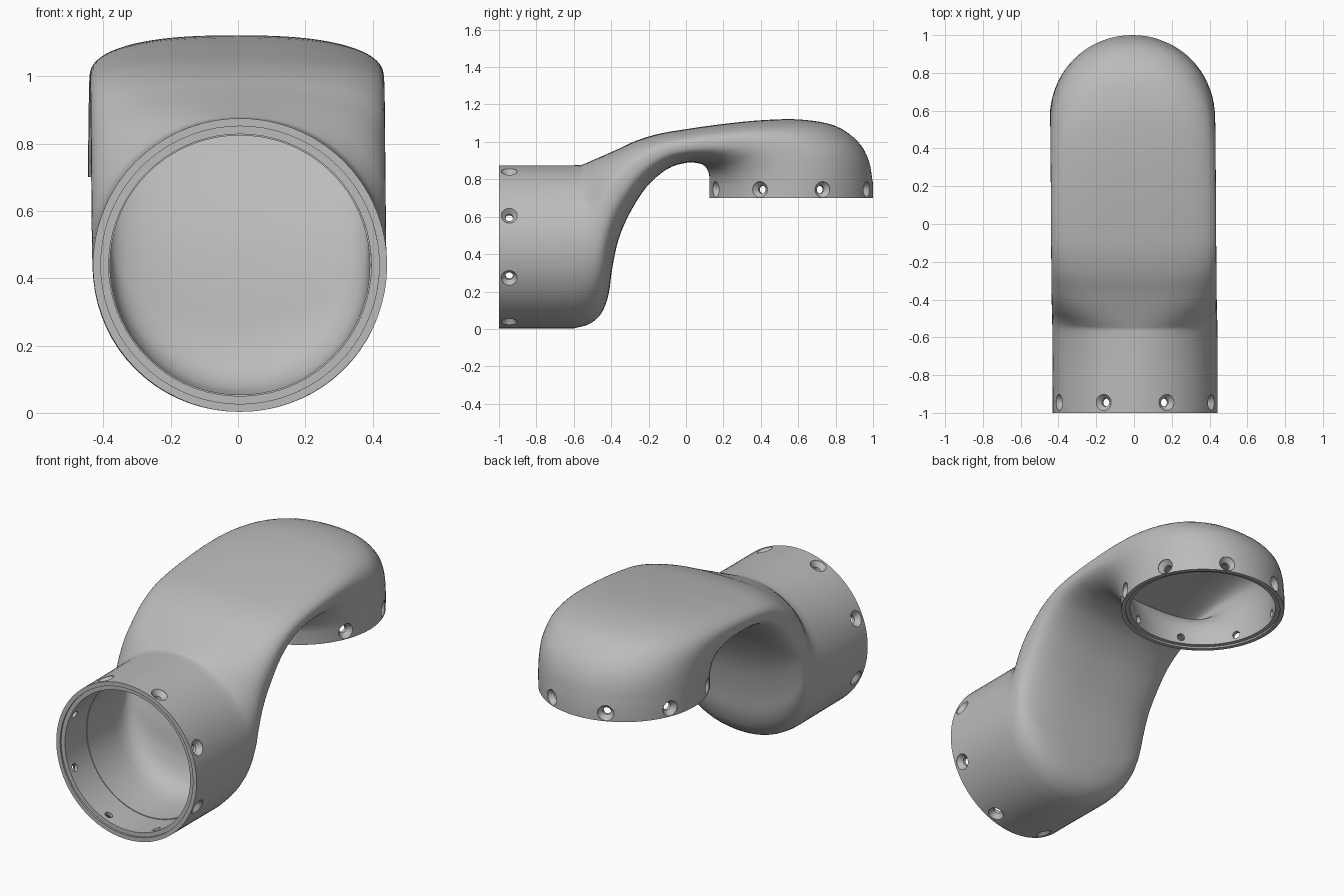
import bpy
import bmesh
from math import sin, cos, pi, copysign, radians
from mathutils import Vector, Matrix

default_cube = bpy.data.objects.get("Cube")
if default_cube:
    bpy.data.objects.remove(default_cube, do_unlink=True)

RADIUS = 0.437
WALL = 0.047
SIDES = 72
STEPS = 4

# Side profile of the duct: (upper y, upper z, lower y, lower z) per station
stations = [Vector(s) for s in (
    (-1, .875, -1, .003), (-.6, .875, -.6, .003),
    (-.56, .877, -.52, .025), (-.54, .884, -.455, .08),
    (-.515, .895, -.415, .18), (-.48, .91, -.395, .32),
    (-.43, .932, -.36, .48), (-.36, .963, -.3, .62),
    (-.27, 1.005, -.21, .76), (-.15, 1.042, -.1, .855),
    (0, 1.068, 0, .888), (.2, 1.096, .07, .885),
    (.42, 1.117, .1, .87), (.62, 1.119, .115, .85),
    (.8, 1.085, .122, .83), (.92, 1.0, .125, .81),
    (.977, .9, .125, .79), (1, .775, .125, .775),
    (1, .7, .125, .7))]
LAST = len(stations) - 1


def station_at(t):
    """Straight collars at both ends, smooth spline through the bends."""
    i = min(int(t), LAST - 1)
    f = t - i
    b, c = stations[i], stations[i + 1]
    if i == 0 or i == LAST - 1:
        return b.lerp(c, f)
    a = stations[i - 1] if i > 1 else 2 * b - c
    d = stations[i + 2] if i < LAST - 2 else 2 * c - b
    return b + f * (c - a) / 2 + f * f * (2 * a - 5 * b + 4 * c - d) / 2 \
        + f ** 3 * (3 * b - a - 3 * c + d) / 2


def section(t, inset):
    """One cross-section: round at the collars, flattened in the middle."""
    uy, uz, ly, lz = station_at(t)
    upper, lower = Vector((0, uy, uz)), Vector((0, ly, lz))
    middle = (upper + lower) / 2
    middle.x = 0.006 - 0.015 * t / LAST
    half = (upper - lower) / 2
    half *= 1 - inset / half.length
    power = 2 / (2 + 0.7 * sin(pi * t / LAST) ** 2)
    points = []
    for k in range(SIDES):
        angle = 2 * pi * k / SIDES
        across = copysign(abs(cos(angle)) ** power, cos(angle))
        along = copysign(abs(sin(angle)) ** power, sin(angle))
        points.append(middle + half * along
                      + Vector(((RADIUS - inset) * across, 0, 0)))
    return points


def make_object(name, bm):
    bmesh.ops.recalc_face_normals(bm, faces=bm.faces)
    mesh = bpy.data.meshes.new(name)
    bm.to_mesh(mesh)
    bm.free()
    obj = bpy.data.objects.new(name, mesh)
    bpy.context.collection.objects.link(obj)
    return obj


def bridge(bm, first, second):
    for k in range(len(first)):
        n = (k + 1) % len(first)
        bm.faces.new((first[k], first[n], second[n], second[k]))


# Hollow duct: outer skin, stepped back rim, inner skin, stepped front rim
bend = [i / STEPS for i in range(STEPS, (LAST - 1) * STEPS + 1)]
front_lip, back_lip = 0.025, LAST - 0.13
outer = [(t, 0) for t in [0, 0.5] + bend + [LAST]]
back_rim = [(LAST, WALL / 2), (back_lip, WALL / 2), (back_lip, WALL)]
inner = [(t, WALL + 0.004) for t in reversed(bend)]
bore = [(0.5, WALL + 0.004), (0.5, WALL)]
front_rim = [(front_lip, WALL), (front_lip, WALL / 2), (0, WALL / 2)]

bm = bmesh.new()
loops = [[bm.verts.new(p) for p in section(t, inset)]
         for t, inset in outer + back_rim + inner + bore + front_rim]
for i, loop in enumerate(loops):
    bridge(bm, loop, loops[(i + 1) % len(loops)])
duct = make_object("curved_duct", bm)


# Countersunk screw holes: eight around each collar
def add_screw_cutter(bm, matrix):
    profile = ((0.021, 0.33), (0.021, 0.408), (0.043, 0.434), (0.043, 0.47))
    rings = [[bm.verts.new(matrix @ Vector((r * cos(2 * pi * k / 20),
                                            r * sin(2 * pi * k / 20), h)))
              for k in range(20)] for r, h in profile]
    for first, second in zip(rings, rings[1:]):
        bridge(bm, first, second)
    bm.faces.new(rings[0])
    bm.faces.new(rings[-1])


bm = bmesh.new()
front_collar = Matrix.Translation((0.006, -0.945, 0.439))
back_collar = (Matrix.Translation((-0.009, 0.5625, 0.745))
               @ Matrix.Rotation(radians(90), 4, 'X'))
for collar in (front_collar, back_collar):
    for k in range(8):
        turn = Matrix.Rotation(radians(22.5 + 45 * k), 4, 'Y')
        add_screw_cutter(bm, collar @ turn)
cutter = make_object("screw_hole_cutter", bm)
cutter.hide_render = True

holes = duct.modifiers.new("Screw holes", 'BOOLEAN')
holes.operation = 'DIFFERENCE'
holes.solver = 'EXACT'
holes.object = cutter
bpy.ops.object.select_all(action='DESELECT')
duct.select_set(True)
bpy.context.view_layer.objects.active = duct
bpy.ops.object.modifier_apply(modifier=holes.name)
bpy.data.objects.remove(cutter, do_unlink=True)

# Plain grey finish
grey = bpy.data.materials.new("plain_grey")
grey.use_nodes = True
colour = (0.5, 0.5, 0.5, 1)
grey.diffuse_color = colour
grey.node_tree.nodes["Principled BSDF"].inputs["Base Color"].default_value = colour
duct.data.materials.clear()
duct.data.materials.append(grey)
bpy.ops.object.shade_smooth_by_angle(angle=radians(35))
